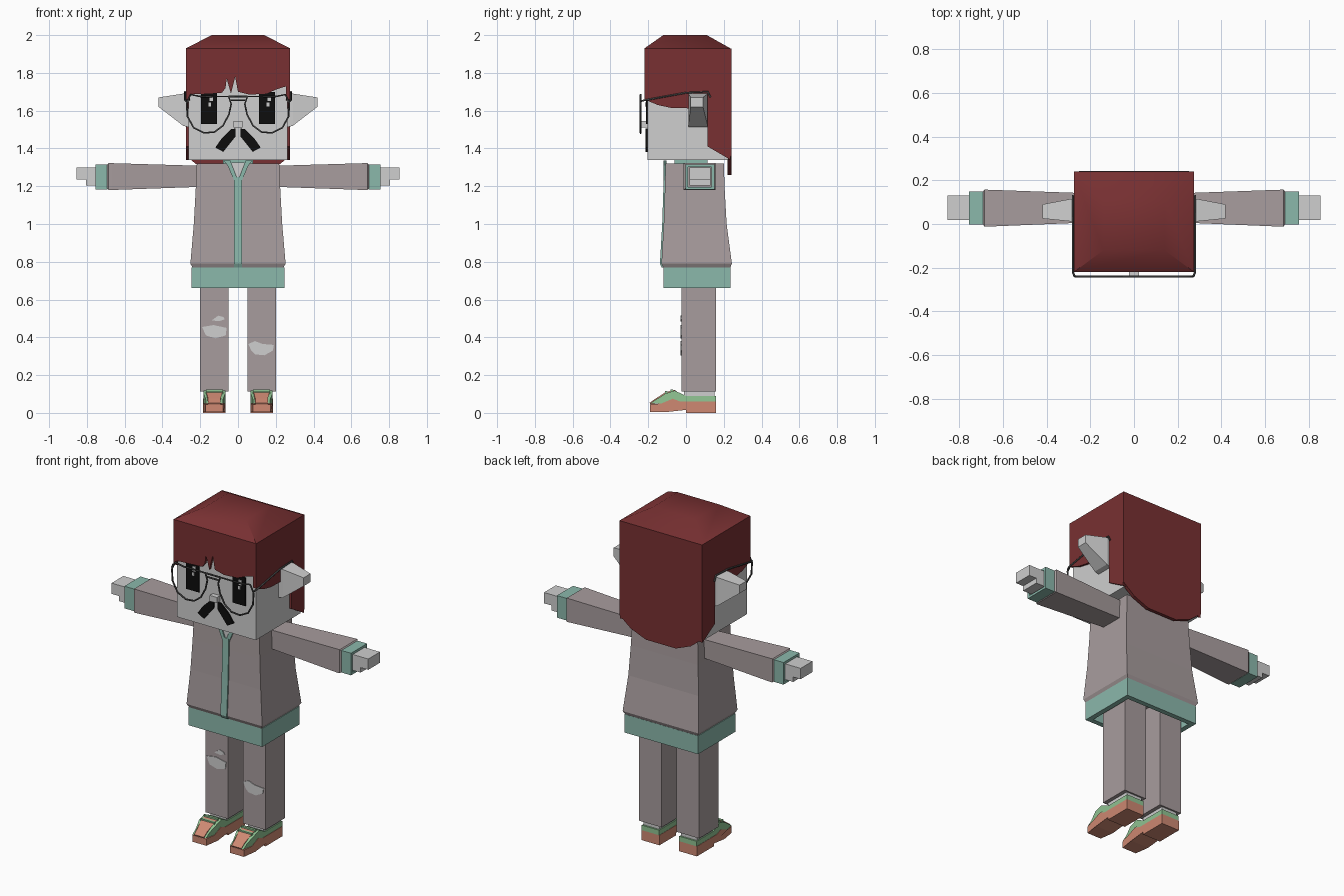
import bpy, bmesh

cube = bpy.data.objects.get("Cube")
if cube:
    bpy.data.objects.remove(cube, do_unlink=True)


def material(name, r, g, b):
    m = bpy.data.materials.new(name)
    m.use_nodes = True
    m.diffuse_color = (r, g, b, 1)
    node = m.node_tree.nodes["Principled BSDF"]
    node.inputs["Base Color"].default_value = (r, g, b, 1)
    node.inputs["Roughness"].default_value = 0.8
    return m


SKIN = material("pale grey", .62, .62, .62)
HAIR = material("dark red", .19, .03, .032)
CLOTH = material("mauve grey", .39, .335, .34)
TEAL = material("teal", .26, .48, .41)
SOLE = material("salmon", .62, .25, .17)
GREEN = material("light green", .28, .55, .29)
BLACK = material("black", .004, .004, .004)
METAL = material("dark grey", .06, .06, .06)


def finish(name, bm, mat):
    bmesh.ops.recalc_face_normals(bm, faces=bm.faces)
    me = bpy.data.meshes.new(name)
    bm.to_mesh(me)
    bm.free()
    me.materials.append(mat)
    ob = bpy.data.objects.new(name, me)
    bpy.context.collection.objects.link(ob)
    return ob


def place(axis, pos, a, b):
    return {"x": (pos, a, b), "y": (a, pos, b), "z": (a, b, pos)}[axis]


def loft(name, mat, axis, sections, closed=False):
    """Rectangular sections (pos, a0, a1, b0, b1) joined along an axis."""
    bm = bmesh.new()
    rings = [[bm.verts.new(place(axis, p, a, b))
              for a, b in ((a0, b0), (a1, b0), (a1, b1), (a0, b1))]
             for p, a0, a1, b0, b1 in sections]
    pairs = list(zip(rings, rings[1:]))
    if closed:
        pairs.append((rings[-1], rings[0]))
    else:
        bm.faces.new(rings[0])
        bm.faces.new(rings[-1])
    for r, q in pairs:
        for i in range(4):
            j = (i + 1) % 4
            bm.faces.new((r[i], r[j], q[j], q[i]))
    return finish(name, bm, mat)


def tube(name, mat, axis, p0, p1, a0, a1, b0, b1, t):
    """Hollow rectangular band."""
    outer, inner = (a0, a1, b0, b1), (a0 + t, a1 - t, b0 + t, b1 - t)
    return loft(name, mat, axis, [(p0, *outer), (p1, *outer), (p1, *inner), (p0, *inner)], True)


def box(name, mat, x0, x1, y0, y1, z0, z1):
    return loft(name, mat, "z", [(z0, x0, x1, y0, y1), (z1, x0, x1, y0, y1)])


def plate(name, mat, axis, p0, p1, outline):
    """Flat outline given thickness along an axis."""
    bm = bmesh.new()
    lo = [bm.verts.new(place(axis, p0, a, b)) for a, b in outline]
    hi = [bm.verts.new(place(axis, p1, a, b)) for a, b in outline]
    bm.faces.new(lo)
    bm.faces.new(hi)
    for i in range(len(lo)):
        j = (i + 1) % len(lo)
        bm.faces.new((lo[i], lo[j], hi[j], hi[i]))
    return finish(name, bm, mat)


def wire(name, points, cyclic=False):
    cu = bpy.data.curves.new(name, "CURVE")
    cu.dimensions = "3D"
    cu.bevel_depth = .005
    cu.bevel_resolution = 1
    cu.use_fill_caps = True
    sp = cu.splines.new("POLY")
    sp.points.add(len(points) - 1)
    for p, co in zip(sp.points, points):
        p.co = (*co, 1)
    sp.use_cyclic_u = cyclic
    cu.materials.append(METAL)
    ob = bpy.data.objects.new(name, cu)
    bpy.context.collection.objects.link(ob)


def mirror(outline, s):
    return [(a * s, b) for a, b in outline]


# Head and face
box("head", SKIN, -.262, .262, -.205, .222, 1.34, 1.93)
box("neck", SKIN, -.06, .06, -.03, .1, 1.25, 1.345)
box("nose", SKIN, -.024, .024, -.235, -.2, 1.51, 1.545)

# Hair: crown, fringe, sides and back
crown = loft("hair_crown", HAIR, "z", [(1.925, -.275, .275, -.22, .235), (1.93, -.275, .275, -.22, .235),
                                       (2, -.14, .14, -.12, .11)])
bpy.context.view_layer.objects.active = crown
crown.select_set(True)
bpy.ops.object.shade_smooth_by_angle(angle=.7)
crown.select_set(False)
plate("hair_fringe", HAIR, "y", -.22, -.2, [
    (-.275, 1.93), (-.275, 1.685), (-.17, 1.69), (-.085, 1.695), (-.066, 1.72), (-.06, 1.77),
    (-.037, 1.69), (-.015, 1.78), (0, 1.70), (.06, 1.685), (.15, 1.69), (.21, 1.715),
    (.275, 1.735), (.275, 1.93)])
plate("hair_back", HAIR, "y", .22, .24, [
    (-.275, 1.93), (-.275, 1.36), (-.2, 1.30), (-.1, 1.26), (.1, 1.26), (.2, 1.30), (.275, 1.36), (.275, 1.93)])
side_outline = [(-.22, 1.93), (-.22, 1.66), (-.15, 1.63), (-.08, 1.615), (.115, 1.61),
                (.115, 1.41), (.235, 1.34), (.235, 1.93)]

# Jacket: body, hem, zip and collar
loft("jacket_body", CLOTH, "z", [(.765, -.238, .238, -.118, .232), (.79, -.252, .252, -.13, .243),
                                 (1, -.234, .234, -.118, .215), (1.18, -.224, .224, -.112, .205),
                                 (1.32, -.218, .218, -.108, .2)])
tube("jacket_hem", TEAL, "z", .66, .77, -.245, .245, -.12, .235, .03)
plate("zip_strip", TEAL, "x", -.021, .021, [
    (-.128, .77), (-.138, .79), (-.126, 1), (-.12, 1.18), (-.118, 1.25), (-.1, 1.25), (-.1, .77)])
tube("collar", TEAL, "z", 1.3, 1.338, -.08, .08, -.06, .115, .015)
plate("throat", SKIN, "y", -.114, -.105, [(0, 1.24), (.035, 1.325), (-.035, 1.325)])

for s, side in ((1, "left"), (-1, "right")):
    plate(side + "_hair_side", HAIR, "x", s * .255, s * .275, side_outline)
    # Ear flares from a tall base to a short tip
    loft(side + "_ear", SKIN, "x", [(s * .25, .012, .115, 1.51, 1.69), (s * .29, .012, .115, 1.52, 1.69),
                                    (s * .42, .025, .09, 1.62, 1.67)])
    # Eye with two highlights on the same side
    x = s * .154
    box(side + "_eye", BLACK, x - .042, x + .042, -.213, -.204, 1.53, 1.70)
    box(side + "_eye_glint", SKIN, x + .002, x + .022, -.216, -.21, 1.65, 1.68)
    box(side + "_eye_glint_small", SKIN, x - .002, x + .012, -.216, -.21, 1.622, 1.642)
    plate(side + "_moustache", BLACK, "y", -.214, -.204, mirror(
        [(-.012, 1.505), (-.035, 1.503), (-.085, 1.455), (-.12, 1.405), (-.078, 1.382), (-.012, 1.465)], s))
    # Glasses
    rim = [(-.05, 1.675), (-.2, 1.675), (-.25, 1.685), (-.272, 1.64), (-.268, 1.57), (-.235, 1.51), (-.18, 1.482),
           (-.125, 1.487), (-.08, 1.52), (-.048, 1.58), (-.036, 1.635)]
    wire(side + "_glasses_rim", [(a * s, -.24, b) for a, b in rim], True)
    wire(side + "_glasses_temple", [(s * .272, -.24, 1.65), (s * .28, -.22, 1.655),
                                    (s * .28, 0, 1.695), (s * .28, .115, 1.70), (s * .28, .13, 1.67)])
    # Collar flap
    plate(side + "_collar_flap", TEAL, "y", -.118, -.104, mirror(
        [(0, 1.23), (.021, 1.23), (.055, 1.31), (.075, 1.335), (.04, 1.335)], s))
    # Sleeve, cuff and stepped hand
    loft(side + "_sleeve", CLOTH, "x", [(s * .19, .008, .14, 1.197, 1.308), (s * .67, -.012, .157, 1.18, 1.322),
                                        (s * .685, -.012, .157, 1.18, 1.322), (s * .695, 0, .147, 1.19, 1.312)])
    tube(side + "_cuff", TEAL, "x", s * .69, s * .755, -.003, .15, 1.183, 1.316, .014)
    plate(side + "_hand", SKIN, "y", .018, .13, mirror(
        [(.69, 1.205), (.805, 1.205), (.805, 1.235), (.855, 1.235), (.855, 1.3), (.69, 1.3)], s))
    # Trouser leg and ankle
    x = s * .125
    box(side + "_leg", CLOTH, x - .075, x + .075, -.025, .16, .112, .78)
    box(side + "_ankle", SKIN, x - .052, x + .052, -.01, .15, .07, .12)
    # Shoe: sole, upper, toe panel and laces, with a narrowed toe
    shoe = [
        plate(side + "_shoe_sole", SOLE, "x", x - .06, x + .06, [
            (.16, 0), (.16, .06), (-.03, .06), (-.07, .075), (-.13, .05), (-.19, .045),
            (-.19, .005), (-.1, .005), (0, .016), (0, 0)]),
        plate(side + "_shoe_upper", GREEN, "x", x - .058, x + .058, [
            (.16, .06), (.16, .09), (0, .09), (-.06, .118), (-.11, .102), (-.16, .07),
            (-.19, .05), (-.13, .05), (-.07, .075), (-.03, .06)]),
        plate(side + "_shoe_toe_panel", SOLE, "x", x - .042, x + .042, [
            (-.05, .115), (-.062, .122), (-.112, .107), (-.162, .075), (-.193, .053), (-.185, .04), (-.1, .08)])]
    for y, z in ((-.075, .117), (-.105, .107)):
        box(side + "_shoe_lace", GREEN, x - .045, x + .045, y - .007, y + .007, z - .01, z + .008)
    for part in shoe:
        for v in part.data.vertices:
            if v.co.y < -.155:
                v.co.x = x + (v.co.x - x) * .78

for i, z in enumerate((1.675, 1.655)):
    w = .05 - .012 * i
    wire("glasses_bridge", [(-w, -.24, z), (w, -.24, z)])

# Torn knees
tears = [
    [(-.19, .455), (-.13, .465), (-.06, .45), (-.065, .41), (-.12, .395), (-.17, .41)],
    [(-.138, .49), (-.105, .515), (-.078, .508), (-.07, .495), (-.1, .485)],
    [(.055, .365), (.09, .38), (.13, .365), (.19, .36), (.185, .33), (.14, .305), (.09, .31), (.07, .33)]]
for outline in tears:
    plate("knee_tear", SKIN, "y", -.029, -.021, outline)
